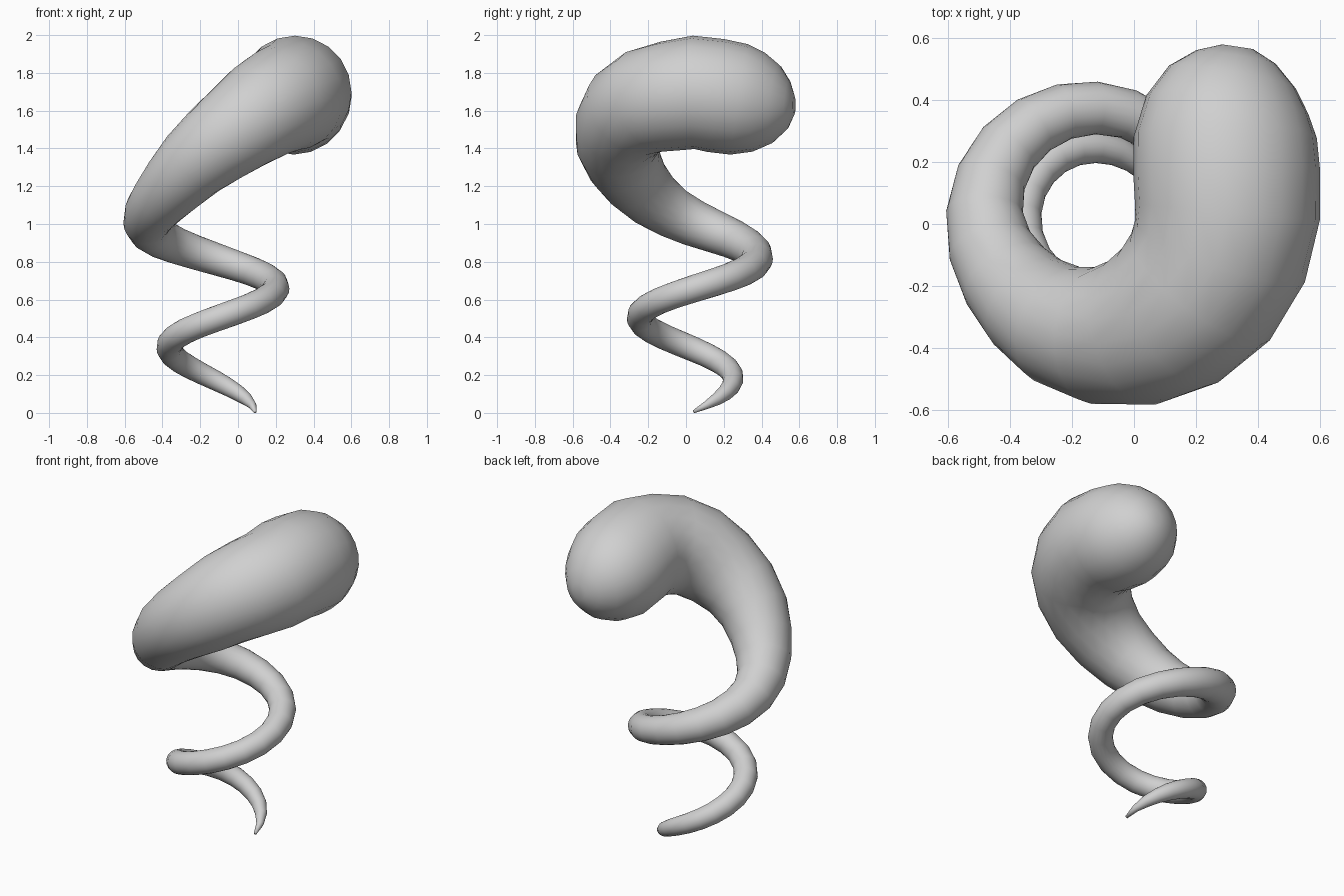
import bpy, bmesh, math
from mathutils import Vector

cube = bpy.data.objects.get("Cube")
if cube:
    bpy.data.objects.remove(cube, do_unlink=True)

SIDES = 20
STEP = 18
AXIS = Vector((-0.12, 0.04, 0))

# Coil keys: angle, distance from the coil axis, height, tube radius
COIL = [
    (0, 0.21, 0.006, 0.008), (45, 0.205, 0.088, 0.038), (90, 0.21, 0.172, 0.053),
    (180, 0.245, 0.337, 0.066), (270, 0.285, 0.497, 0.068), (360, 0.32, 0.657, 0.072),
    (450, 0.335, 0.815, 0.085), (540, 0.363, 1.005, 0.124), (585, 0.363, 1.17, 0.165),
    (630, 0.40, 1.42, 0.222), (675, 0.412, 1.63, 0.276), (720, 0.422, 1.697, 0.30),
]
# Rounded head rings: x, y, z, radius
HEAD = [
    (0.30, 0.16, 1.68, 0.302), (0.295, 0.28, 1.66, 0.296), (0.302, 0.385, 1.645, 0.264),
    (0.318, 0.475, 1.635, 0.208), (0.33, 0.54, 1.63, 0.13), (0.335, 0.573, 1.63, 0.05),
]


def slope(i, c):
    a, b = COIL[max(i - 1, 0)], COIL[min(i + 1, len(COIL) - 1)]
    return (b[c] - a[c]) / (b[0] - a[0])


def sample(angle, c):
    """Smooth interpolation of one coil key column."""
    i = max(k for k in range(len(COIL) - 1) if COIL[k][0] <= angle)
    a, b = COIL[i], COIL[i + 1]
    h = b[0] - a[0]
    t = (angle - a[0]) / h
    return ((2*t**3 - 3*t**2 + 1) * a[c] + (3*t**2 - 2*t**3) * b[c]
            + h * ((t**3 - 2*t**2 + t) * slope(i, c) + (t**3 - t**2) * slope(i + 1, c)))


# Centre line from tail tip to head
rings = []
for angle in range(0, COIL[-1][0] + 1, STEP):
    dist, z, r = (sample(angle, c) for c in (1, 2, 3))
    a = math.radians(angle)
    rings.append((AXIS + Vector((dist * math.cos(a), dist * math.sin(a), z)), r))
rings += [(Vector(k[:3]), k[3]) for k in HEAD]

# Sweep round sections along the centre line
bm = bmesh.new()
loops = []
for i, (p, r) in enumerate(rings):
    tangent = (rings[min(i + 1, len(rings) - 1)][0] - rings[max(i - 1, 0)][0]).normalized()
    side = tangent.cross(Vector((0, 0, 1))).normalized()
    up = side.cross(tangent)
    turns = [2 * math.pi * k / SIDES for k in range(SIDES)]
    loops.append([bm.verts.new(p + r * (math.cos(t) * side + math.sin(t) * up)) for t in turns])
for a, b in zip(loops, loops[1:]):
    for k in range(SIDES):
        j = (k + 1) % SIDES
        bm.faces.new((a[k], a[j], b[j], b[k]))
bm.faces.new(loops[0])
bm.faces.new(loops[-1])
bmesh.ops.recalc_face_normals(bm, faces=bm.faces)

mesh = bpy.data.meshes.new("spiral_tail")
bm.to_mesh(mesh)
bm.free()
tail = bpy.data.objects.new("spiral_tail", mesh)
bpy.context.collection.objects.link(tail)

# Plain grey material
grey = bpy.data.materials.new("mid_grey")
grey.use_nodes = True
colour = (0.63, 0.63, 0.63, 1)
grey.diffuse_color = colour
grey.node_tree.nodes["Principled BSDF"].inputs["Base Color"].default_value = colour
mesh.materials.append(grey)
mesh.shade_smooth()
